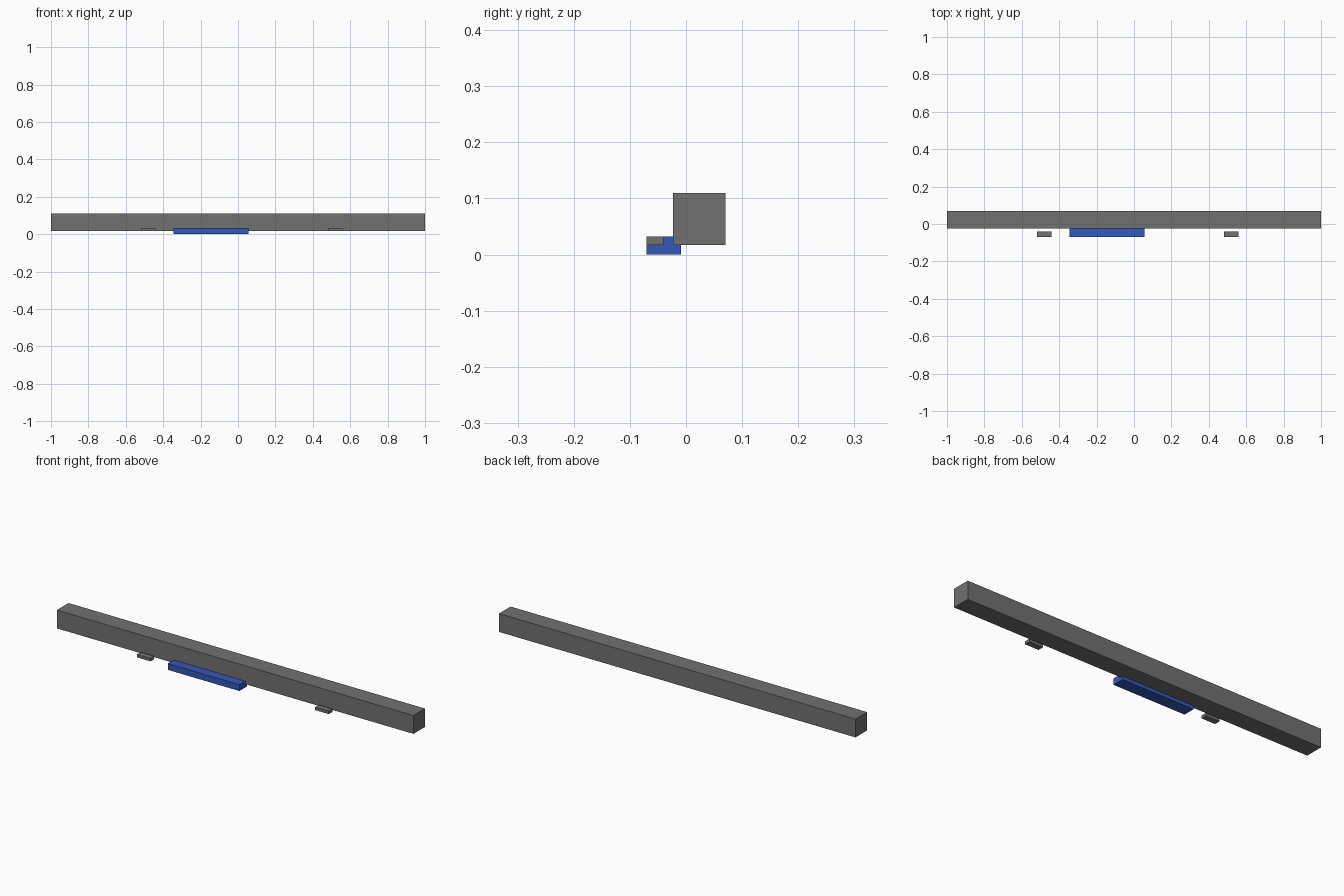
import bpy
import bmesh

default = bpy.data.objects.get("Cube")
if default:
    bpy.data.objects.remove(default, do_unlink=True)


def make_material(name, rgb):
    mat = bpy.data.materials.new(name)
    mat.use_nodes = True
    color = (*rgb, 1.0)
    mat.diffuse_color = color
    mat.node_tree.nodes["Principled BSDF"].inputs["Base Color"].default_value = color
    return mat


def box(name, xs, ys, zs, mat):
    """Axis-aligned box given by its (min, max) range on each axis."""
    bm = bmesh.new()
    bmesh.ops.create_cube(bm, size=1.0)
    for v in bm.verts:
        v.co = [lo + (c + 0.5) * (hi - lo) for c, (lo, hi) in zip(v.co, (xs, ys, zs))]
    mesh = bpy.data.meshes.new(name)
    bm.to_mesh(mesh)
    bm.free()
    mesh.materials.append(mat)
    obj = bpy.data.objects.new(name, mesh)
    bpy.context.collection.objects.link(obj)
    return obj


grey = make_material("dark grey", (0.165, 0.165, 0.165))
blue = make_material("blue", (0.035, 0.098, 0.48))

# Long square beam
box("beam", (-1, 1), (-0.023, 0.07), (0.017, 0.11), grey)

# Blue block tucked under the beam's front edge
box("blue_block", (-0.345, 0.057), (-0.07, -0.009), (0, 0.032), blue)

# Pair of small tabs in front of the beam
for side, x in (("right", -0.48), ("left", 0.52)):
    box(f"{side}_tab", (x - 0.038, x + 0.038), (-0.07, -0.04), (0.017, 0.032), grey)
